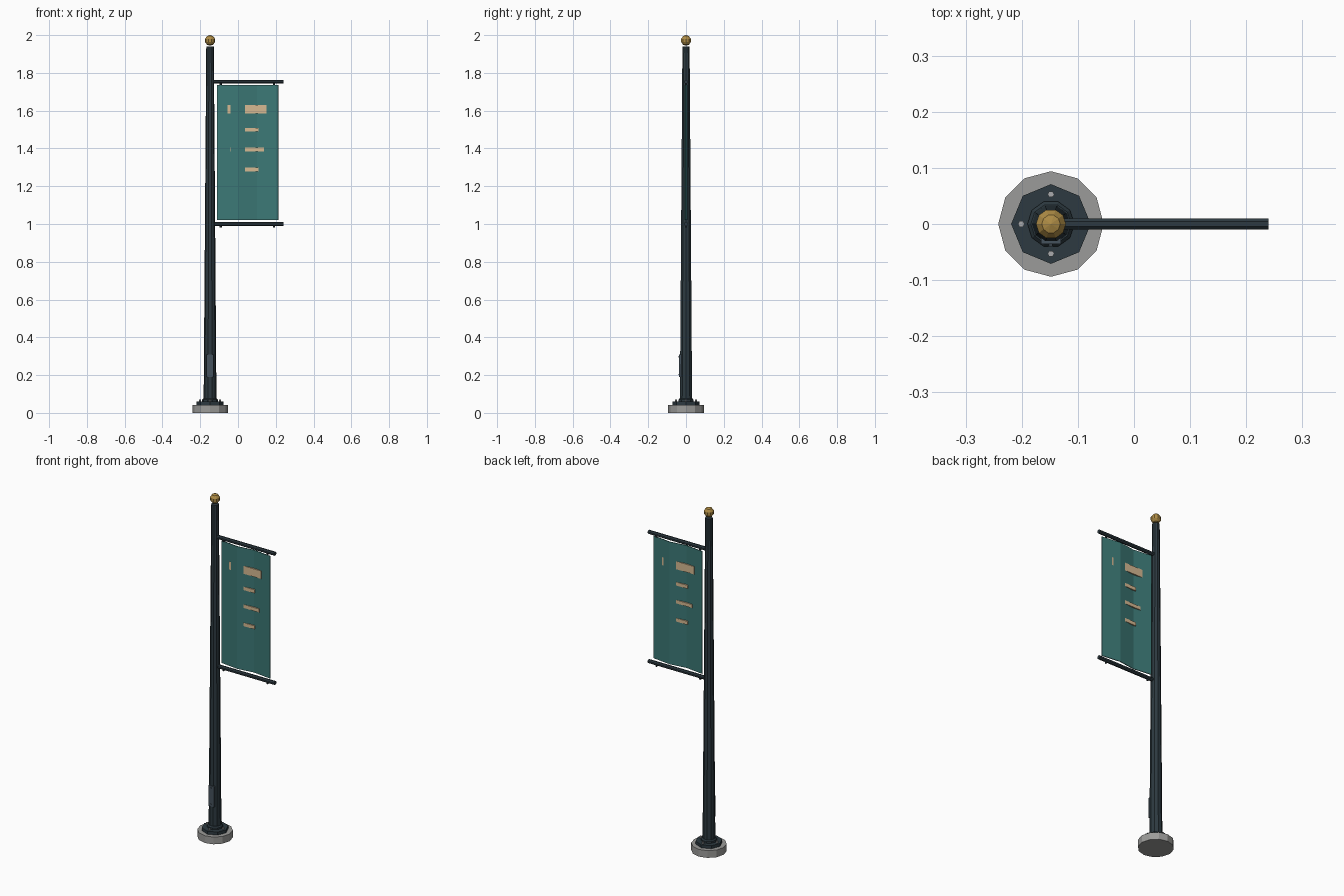
import bpy, bmesh
from math import pi, sin, cos, radians

cube = bpy.data.objects.get("Cube")
if cube:
    bpy.data.objects.remove(cube, do_unlink=True)


def material(name, rgb):
    m = bpy.data.materials.new(name)
    m.use_nodes = True
    m.diffuse_color = (*rgb, 1)
    m.node_tree.nodes["Principled BSDF"].inputs["Base Color"].default_value = (*rgb, 1)
    return m


DARK = material("dark painted metal", (0.026, 0.042, 0.052))
PANEL = material("blue grey panel", (0.06, 0.085, 0.11))
CONCRETE = material("concrete", (0.33, 0.33, 0.32))
STEEL = material("bolt steel", (0.4, 0.41, 0.42))
GOLD = material("brass", (0.42, 0.26, 0.06))
TEAL = material("teal cloth", (0.045, 0.19, 0.18))
TAN = material("tan print", (0.68, 0.49, 0.29))

PX = -0.148  # pole axis


def finish(name, bm, mat):
    bmesh.ops.recalc_face_normals(bm, faces=bm.faces)
    mesh = bpy.data.meshes.new(name)
    bm.to_mesh(mesh)
    bm.free()
    mesh.materials.append(mat)
    ob = bpy.data.objects.new(name, mesh)
    bpy.context.collection.objects.link(ob)
    return ob


def lathe(name, profile, sides, mat, loc=(PX, 0, 0), rot=(0, 0, 0), turn=0):
    """Turn a (radius, height) profile into a closed solid with flat ends."""
    bm = bmesh.new()
    rings = [[bm.verts.new((r * cos(turn + 2 * pi * i / sides),
                            r * sin(turn + 2 * pi * i / sides), z))
              for i in range(sides)] for r, z in profile]
    for a, b in zip(rings, rings[1:]):
        for i in range(sides):
            j = (i + 1) % sides
            bm.faces.new((a[i], a[j], b[j], b[i]))
    bm.faces.new(rings[0])
    bm.faces.new(rings[-1])
    ob = finish(name, bm, mat)
    ob.location, ob.rotation_euler = loc, rot
    return ob


def box(name, x, y, z, mat):
    bm = bmesh.new()
    bmesh.ops.create_cube(bm, size=1)
    for v in bm.verts:
        for k, (lo, hi) in enumerate((x, y, z)):
            v.co[k] = lo if v.co[k] < 0 else hi
    return finish(name, bm, mat)


# Footing, flange, collar and tapered pole
lathe("concrete_footing", [(0.094, 0), (0.094, 0.042)], 12, CONCRETE)
lathe("base_flange", [(0.071, 0.042), (0.071, 0.06)], 8, DARK)
lathe("base_collar", [(0.042, 0.06), (0.042, 0.07), (0.036, 0.077)], 10, DARK)
lathe("pole", [(0.034, 0.06), (0.02, 1.94)], 10, DARK)

# Anchor bolts
for i in range(4):
    a = i * pi / 2
    lathe(f"anchor_bolt_{i + 1}", [(0.006, 0.06), (0.006, 0.07)], 6, STEEL,
          (PX + 0.053 * cos(a), 0.053 * sin(a), 0))

# Ball finial
lathe("ball_finial", [(0.028 * sin(radians(t)), 1.972 - 0.028 * cos(radians(t)))
                      for t in (1, 36, 72, 108, 144, 179)], 10, GOLD)

# Access panel with two screws
box("access_panel", (PX - 0.018, PX + 0.018), (-0.036, -0.02), (0.19, 0.31), PANEL)
for side, z in (("lower", 0.203), ("upper", 0.297)):
    lathe(f"{side}_panel_screw", [(0.004, 0), (0.004, 0.006)], 6, PANEL,
          (PX, -0.034, z), (pi / 2, 0, 0))

# Banner arms and the tie pins beneath them
for side, z in (("lower", 1.0), ("upper", 1.753)):
    lathe(f"{side}_arm", [(0.011, 0), (0.011, 0.388)], 8, DARK,
          (PX, 0, z), (0, pi / 2, 0), pi / 8)
    for end, x in (("inner", -0.092), ("outer", 0.19)):
        lathe(f"{side}_{end}_tie", [(0.006, -0.018), (0.006, 0)], 6, DARK, (x, 0, z))

# Folded cloth banner
bm = bmesh.new()
low, high = ([bm.verts.new((x, y, z)) for x, y in
              ((-0.11, 0.007), (0, -0.007), (0.1, 0.007), (0.213, -0.007))]
             for z in (1.022, 1.735))
for i in range(3):
    bm.faces.new((low[i], low[i + 1], high[i + 1], high[i]))
banner = finish("banner", bm, TEAL)
thick = banner.modifiers.new("Thickness", "SOLIDIFY")
thick.thickness, thick.offset = 0.004, 0

# Printed bars, showing on both faces between the folds
for i, (half, z, tall) in enumerate(((0.103, 1.607, 0.046), (0.06, 1.499, 0.02),
                                     (0.09, 1.395, 0.02), (0.06, 1.289, 0.02))):
    box(f"printed_bar_{i + 1}", (0.048 - half, 0.048 + half), (-0.0038, 0.0038),
        (z - tall / 2, z + tall / 2), TAN)
